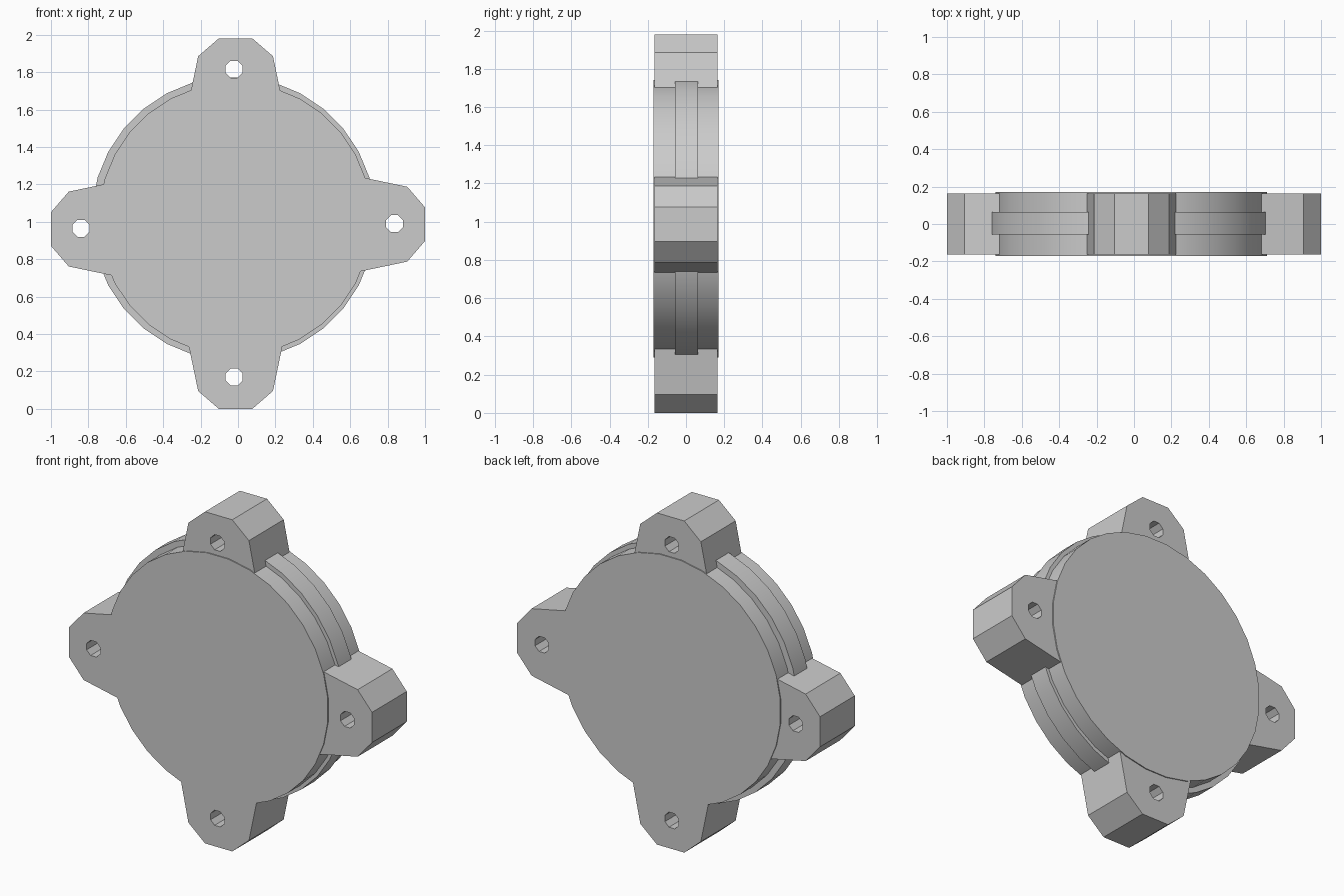
import bpy
import math

if "Cube" in bpy.data.objects:
    bpy.data.objects.remove(bpy.data.objects["Cube"])

CX, CZ = -0.015, 1.015   # centre of the round body


def polygon(x, z, r, n, phase=0.5):
    return [(x + r * math.cos((i + phase) * math.tau / n),
             z + r * math.sin((i + phase) * math.tau / n)) for i in range(n)]


def plate(name, outlines, y0, y1, smooth=False):
    """Extrude front-view outlines (first is outer, others are holes) from y0 to y1."""
    curve = bpy.data.curves.new(name, 'CURVE')
    curve.dimensions = '2D'
    curve.fill_mode = 'BOTH'
    curve.extrude = (y1 - y0) / 2
    for pts in outlines:
        s = curve.splines.new('POLY')
        s.points.add(len(pts) - 1)
        for p, (x, z) in zip(s.points, pts):
            p.co = (x, z, 0, 1)
        s.use_cyclic_u = True
    ob = bpy.data.objects.new(name, curve)
    bpy.context.collection.objects.link(ob)
    ob.rotation_euler.x = math.pi / 2
    ob.location.y = (y0 + y1) / 2
    bpy.ops.object.select_all(action='DESELECT')
    ob.select_set(True)
    bpy.context.view_layer.objects.active = ob
    bpy.ops.object.convert(target='MESH')
    # weld the caps to the walls
    bpy.ops.object.mode_set(mode='EDIT')
    bpy.ops.mesh.select_all(action='SELECT')
    bpy.ops.mesh.remove_doubles(threshold=0.0005)
    bpy.ops.mesh.normals_make_consistent(inside=False)
    bpy.ops.object.mode_set(mode='OBJECT')
    if smooth:
        bpy.ops.object.shade_smooth_by_angle(angle=math.radians(30))
    else:
        bpy.ops.object.shade_flat()
    return ob


# Round body and the raised band around its rim
plate("round_body", [polygon(CX, CZ, 0.73, 32)], -0.17, 0.17, True)
plate("rim_band", [polygon(-0.024, 1.017, 0.759, 32)], -0.057, 0.064, True)

# Mounting lugs: side offset and outward distance of half the outline
HALF = [(0.295, 0.55), (0.2, 0.095), (0.09, 0.0)]


def lug(name, tip, out, hole):
    ox, oz = out
    half = [(s, -d if d else 0.0) for s, d in HALF]
    path = half + [(-s, d) for s, d in reversed(half)]
    pts = [(tip[0] + ox * d - oz * s, tip[1] + oz * d + ox * s) for s, d in path]
    plate(name, [pts, polygon(*hole, 0.049, 8)], -0.164, 0.164)


lug("top_lug", (-0.013, 1.98), (0, 1), (-0.021, 1.815))
lug("bottom_lug", (-0.013, 0.0), (0, -1), (-0.021, 0.17))
lug("left_lug", (-1.0, 0.961), (-1, 0), (-0.84, 0.965))
lug("right_lug", (1.0, 0.987), (1, 0), (0.837, 0.99))
